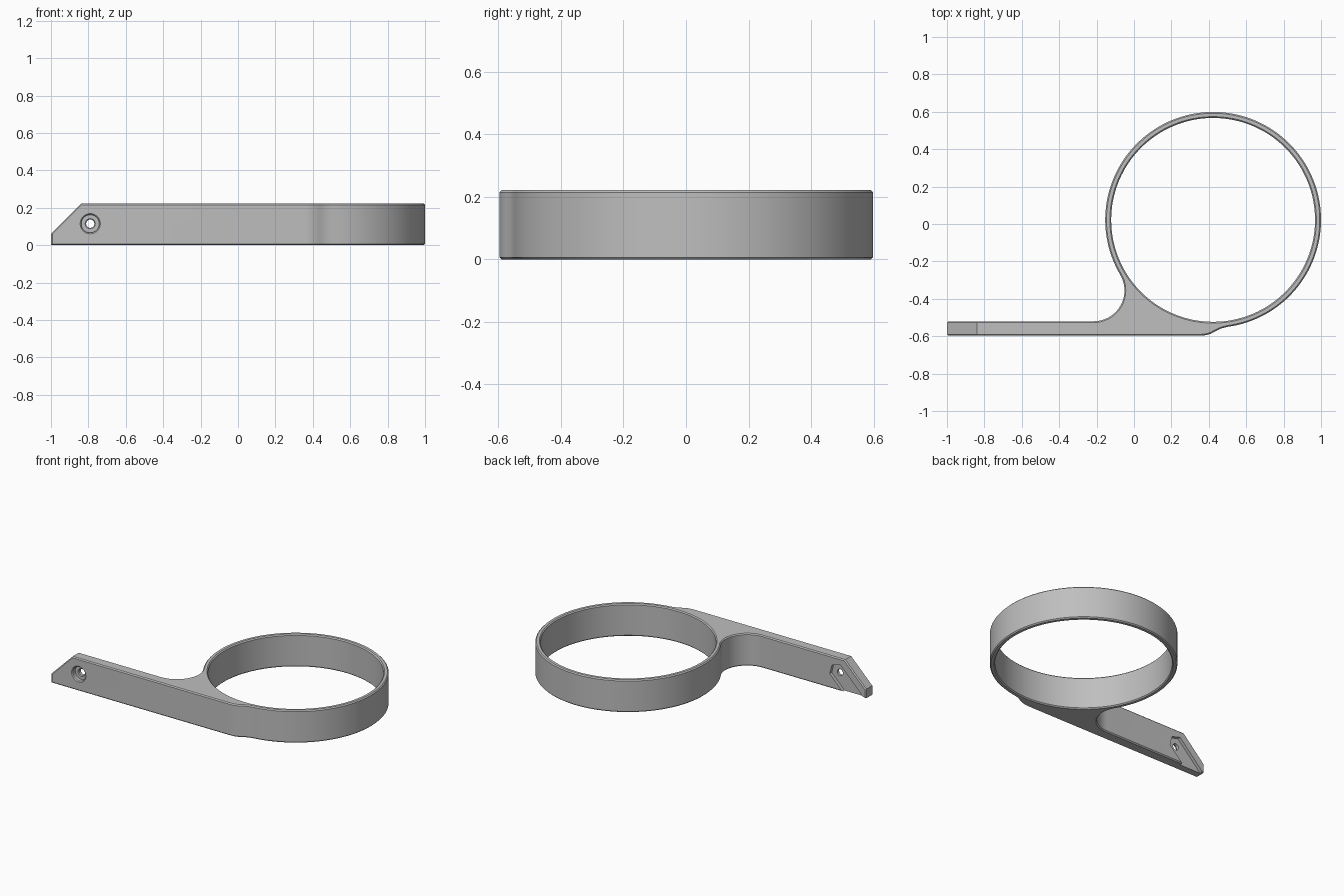
import bpy, bmesh, math
from mathutils import Matrix, Vector

if "Cube" in bpy.data.objects:
    bpy.data.objects.remove(bpy.data.objects["Cube"])

HEIGHT, CHAMFER = 0.222, 0.007
RING = Vector((0.423, 0.022))
R_OUT, R_IN = 0.577, 0.545
FRONT, BACK = -0.597, -0.52
HOLE_X, HOLE_Z = -0.79, 0.115

grey = bpy.data.materials.new("plain grey")
grey.use_nodes = True
grey.diffuse_color = (0.52, 0.52, 0.52, 1)
grey.node_tree.nodes["Principled BSDF"].inputs["Base Color"].default_value = (0.52, 0.52, 0.52, 1)


def to_object(name, bm):
    bmesh.ops.recalc_face_normals(bm, faces=bm.faces)
    mesh = bpy.data.meshes.new(name)
    bm.to_mesh(mesh)
    bm.free()
    mesh.materials.append(grey)
    obj = bpy.data.objects.new(name, mesh)
    bpy.context.collection.objects.link(obj)
    return obj


def arc(centre, radius, start, end, steps):
    angles = [math.radians(start + (end - start) * i / steps) for i in range(steps + 1)]
    return [(centre[0] + radius * math.cos(a), centre[1] + radius * math.sin(a)) for a in angles]


def prism(outline, low, high):
    bm = bmesh.new()
    base = bm.faces.new([bm.verts.new((x, y, low)) for x, y in outline])
    top = bmesh.ops.extrude_face_region(bm, geom=[base])["geom"]
    bmesh.ops.translate(bm, vec=(0, 0, high - low),
                        verts=[g for g in top if isinstance(g, bmesh.types.BMVert)])
    bmesh.ops.recalc_face_normals(bm, faces=bm.faces)
    return bm


def lathe(profile, sides):
    # closed solid of revolution about z from (radius, height) pairs
    bm = bmesh.new()
    rings = [[bm.verts.new((x, y, z)) for x, y in arc((0, 0), r, 0, 360, sides)[:-1]]
             for r, z in profile]
    for a, b in zip(rings, rings[1:]):
        for i in range(sides):
            j = (i + 1) % sides
            bm.faces.new((a[i], a[j], b[j], b[i]))
    bm.faces.new(rings[0])
    bm.faces.new(rings[-1])
    return bm


# Outline of ring, neck fillet and arm
fillet_r = 0.165
fillet = (-0.216, BACK + fillet_r)
outline = arc(RING, R_OUT, -82.3, 210.5, 110)
outline += arc(fillet, fillet_r, 30.5, -90, 28)[1:]
outline += [(-1, BACK), (-1, FRONT)]
outline += [(0.36, FRONT), (0.385, -0.594), (0.41, -0.587),
            (0.435, -0.574), (0.455, -0.563), (0.475, -0.556)]
bm = prism(outline, 0, HEIGHT)

# Sloped arm tip
cut = bmesh.ops.bisect_plane(bm, geom=bm.verts[:] + bm.edges[:] + bm.faces[:],
                             plane_co=(-0.84, 0, HEIGHT), plane_no=(-1, 0, 1), clear_outer=True)
bmesh.ops.holes_fill(bm, edges=[e for e in bm.edges if e.is_boundary])
bmesh.ops.recalc_face_normals(bm, faces=bm.faces)
bm.normal_update()


# Chamfer where the upright walls meet caps, slope and tip
def is_wall(face):
    return abs(face.normal.z) < 0.01 and not (
        face.normal.x < -0.99 and face.calc_center_median().x < -0.99)


rims = [e for e in bm.edges if len(e.link_faces) == 2
        and is_wall(e.link_faces[0]) != is_wall(e.link_faces[1])]
bmesh.ops.bevel(bm, geom=rims, offset=CHAMFER, segments=1, affect='EDGES', clamp_overlap=True)
body = to_object("ring_with_arm", bm)

# Ring bore with chamfered rims
lip = CHAMFER + 0.01
bore = lathe([(R_IN + lip, -0.01), (R_IN, CHAMFER), (R_IN, HEIGHT - CHAMFER),
              (R_IN + lip, HEIGHT + 0.01)], 128)
bmesh.ops.translate(bore, vec=(RING.x, RING.y, 0), verts=bore.verts)

# Stepped screw hole, drilled from the front face
hole = lathe([(0.064, -0.01), (0.048, 0.006), (0.048, 0.03), (0.027, 0.03),
              (0.022, 0.035), (0.022, 0.1)], 40)
bmesh.ops.transform(hole, verts=hole.verts,
                    matrix=Matrix.Translation((HOLE_X, FRONT, HOLE_Z)) @ Matrix.Rotation(-math.pi / 2, 4, 'X'))

# Nut slot on the back, running down to the arm tip
nut = arc((0, 0), 0.066, -60, 120, 3)
nut = nut[:1] + nut[1:3] + nut[3:]
slot = prism(nut + [(nut[-1][0] - 0.4, nut[-1][1]), (nut[0][0] - 0.4, nut[0][1])], 0, 0.1)
bmesh.ops.transform(slot, verts=slot.verts,
                    matrix=Matrix.Translation((HOLE_X, BACK + 0.078, HOLE_Z))
                    @ Matrix.Rotation(math.pi / 2, 4, 'X') @ Matrix.Rotation(math.pi / 4, 4, 'Z'))

cutters = [to_object(n, b) for n, b in
           (("bore_cutter", bore), ("hole_cutter", hole), ("slot_cutter", slot))]
bpy.context.view_layer.objects.active = body
for obj in bpy.context.selected_objects:
    obj.select_set(False)
body.select_set(True)
for cutter in cutters:
    cutter.hide_render = True
    mod = body.modifiers.new(cutter.name, 'BOOLEAN')
    mod.operation, mod.solver, mod.object = 'DIFFERENCE', 'EXACT', cutter
    bpy.ops.object.modifier_apply(modifier=mod.name)
    bpy.data.objects.remove(cutter)
bpy.ops.object.shade_smooth_by_angle(angle=math.radians(25))
